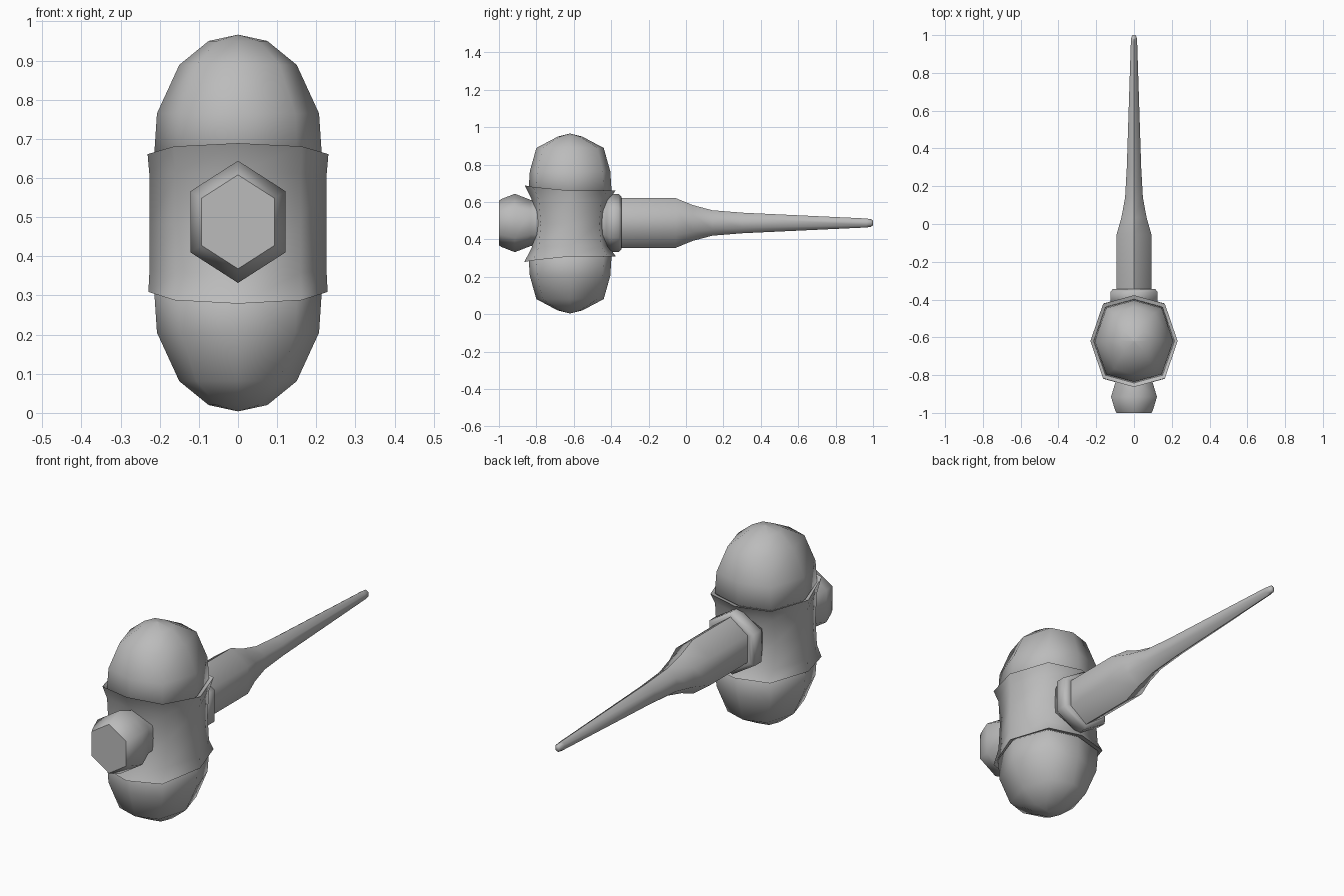
import bpy, bmesh, math

cube = bpy.data.objects.get("Cube")
if cube:
    bpy.data.objects.remove(cube, do_unlink=True)

# Single stone grey material
grey = bpy.data.materials.new("stone_grey")
grey.use_nodes = True
colour = (0.5, 0.5, 0.5, 1)
grey.diffuse_color = colour
grey.node_tree.nodes["Principled BSDF"].inputs["Base Color"].default_value = colour

HEAD_Y, MID_Z = -0.62, 0.485


def loft(name, rings, angle=62):
    """Skin a list of equal-length point rings and close both ends."""
    bm = bmesh.new()
    loops = [[bm.verts.new(p) for p in ring] for ring in rings]
    n = len(loops[0])
    for a, b in zip(loops, loops[1:]):
        for i in range(n):
            j = (i + 1) % n
            bm.faces.new((a[i], a[j], b[j], b[i]))
    bm.faces.new(loops[0])
    bm.faces.new(loops[-1])
    bmesh.ops.remove_doubles(bm, verts=bm.verts, dist=0.0005)
    bmesh.ops.recalc_face_normals(bm, faces=bm.faces)
    mesh = bpy.data.meshes.new(name)
    bm.to_mesh(mesh)
    bm.free()
    obj = bpy.data.objects.new(name, mesh)
    bpy.context.collection.objects.link(obj)
    mesh.materials.append(grey)
    bpy.ops.object.select_all(action='DESELECT')
    obj.select_set(True)
    bpy.context.view_layer.objects.active = obj
    bpy.ops.object.shade_smooth_by_angle(angle=math.radians(angle))
    return obj


def octagon(z, rx, ry, front_lift=0):
    """Horizontal eight-sided ring, fuller on the diagonals towards y."""
    pts = []
    for i in range(8):
        c, s = math.cos(i * math.pi / 4), math.sin(i * math.pi / 4)
        bulge = 1.15 if i % 2 else 1
        lift = front_lift * max(0, -s)
        pts.append((rx * c, HEAD_Y + ry * s * bulge, z + lift))
    return pts


def hexagon(y, r, squash=0.93):
    """Upright six-sided ring with a corner pointing up."""
    return [(r * squash * math.sin(i * math.pi / 3), y,
             MID_Z + 0.003 + r * math.cos(i * math.pi / 3)) for i in range(6)]


# Rounded ends of the head: height above the middle, half width, half depth
cap = [(0.13, 0.17, 0.17), (0.175, 0.214, 0.222), (0.28, 0.207, 0.215),
       (0.404, 0.15, 0.18), (0.465, 0.075, 0.065), (0.481, 0.001, 0.001)]
for name, side in (("head_top", 1), ("head_bottom", -1)):
    loft(name, [octagon(MID_Z + side * h, rx, ry) for h, rx, ry in cap])

# Sleeve around the head, flared at both rims
sleeve = [(-0.16, 0.2, 0.2, 0), (-0.176, 0.229, 0.245, -0.03),
          (-0.12, 0.226, 0.205, -0.01), (0, 0.226, 0.192, 0),
          (0.12, 0.226, 0.205, 0.01), (0.176, 0.231, 0.243, 0.028),
          (0.16, 0.2, 0.2, 0)]
loft("sleeve", [octagon(MID_Z + h, rx, ry, lift) for h, rx, ry, lift in sleeve])

# Six-sided parts along the handle axis: position, radius
loft("front_knob", [hexagon(y, r, 0.9) for y, r in
                    ((-0.78, 0.12), (-0.83, 0.123), (-0.915, 0.156),
                     (-0.985, 0.129), (-1.0, 0.12))], 50 + 12)
loft("handle_collar", [hexagon(y, r) for y, r in
                       ((-0.46, 0.12), (-0.425, 0.135), (-0.408, 0.155),
                        (-0.36, 0.155), (-0.345, 0.14), (-0.345, 0.12))])
loft("handle", [hexagon(y, r, 0.8) for y, r in
                ((-0.42, 0.133), (-0.055, 0.133), (0.035, 0.096), (0.14, 0.068),
                 (0.3, 0.055), (0.965, 0.024), (0.99, 0.02), (1.0, 0.012))])
